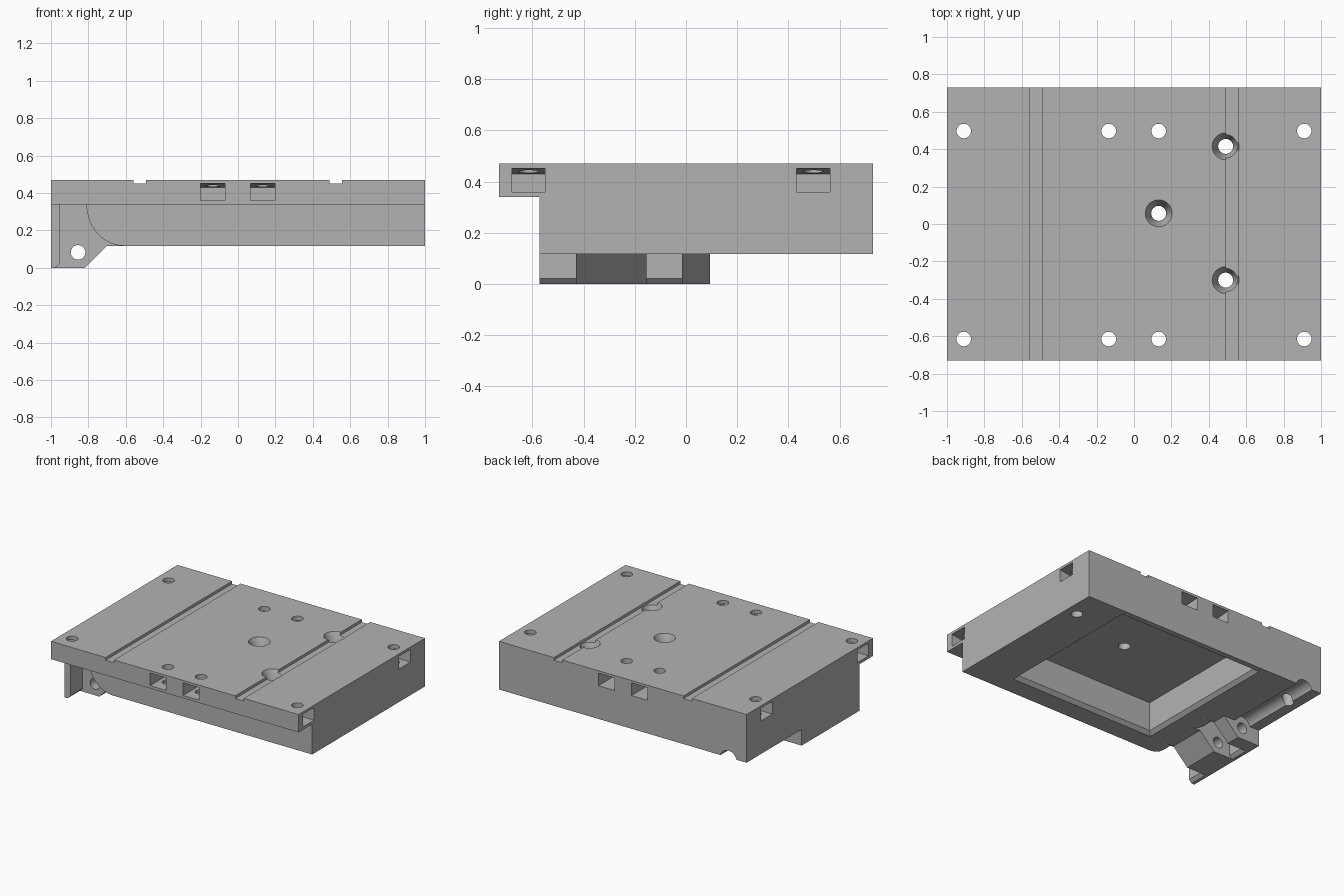
import bpy, bmesh, math
from mathutils import Matrix, Vector

cube = bpy.data.objects.get("Cube")
if cube:
    bpy.data.objects.remove(cube, do_unlink=True)

grey = bpy.data.materials.new("plain grey")
grey.use_nodes = True
grey.diffuse_color = (0.45, 0.45, 0.45, 1)
grey.node_tree.nodes["Principled BSDF"].inputs["Base Color"].default_value = grey.diffuse_color


def finish(bm, name):
    bmesh.ops.recalc_face_normals(bm, faces=bm.faces)
    mesh = bpy.data.meshes.new(name)
    bm.to_mesh(mesh)
    bm.free()
    mesh.materials.append(grey)
    obj = bpy.data.objects.new(name, mesh)
    bpy.context.collection.objects.link(obj)
    return obj


def loft(name, rings):
    """Closed solid through rings of points."""
    bm = bmesh.new()
    loops = [[bm.verts.new(p) for p in ring] for ring in rings]
    n = len(loops[0])
    for a, b in zip(loops, loops[1:]):
        for i in range(n):
            j = (i + 1) % n
            bm.faces.new((a[i], a[j], b[j], b[i]))
    bm.faces.new(loops[0])
    bm.faces.new(loops[-1])
    return finish(bm, name)


def prism(name, profile, y0, y1):
    """Profile in x and z, drawn out along y."""
    return loft(name, [[(x, y, z) for x, z in profile] for y in (y0, y1)])


def box(name, x0, x1, y0, y1, z0, z1):
    return prism(name, [(x0, z0), (x1, z0), (x1, z1), (x0, z1)], y0, y1)


def turned(name, x, y, steps, segs=32):
    """Round solid on a vertical axis from (radius, z) steps."""
    angles = [2 * math.pi * i / segs for i in range(segs)]
    return loft(name, [[(x + r * math.cos(a), y + r * math.sin(a), z) for a in angles]
                       for r, z in steps])


def combine(target, tool, operation="DIFFERENCE"):
    mod = target.modifiers.new("combine", "BOOLEAN")
    mod.operation, mod.solver, mod.object = operation, "EXACT", tool
    bpy.context.view_layer.objects.active = target
    bpy.ops.object.modifier_apply(modifier=mod.name)
    bpy.data.objects.remove(tool, do_unlink=True)


BOTTOM, STEP, TOP = 0.118, 0.34, 0.47
FRONT, LEDGE, BACK = -0.73, -0.572, 0.73

# Top plate with its front overhang, thick body and hinge lugs
base = box("mounting_plate", -1, 1, FRONT, BACK, STEP, TOP)
combine(base, box("body", -1, 1, LEDGE, BACK, BOTTOM, 0.4), "UNION")
lug = [(-1, 0), (-0.82, 0), (-0.70, BOTTOM), (-0.70, 0.2), (-1, 0.2)]
combine(base, prism("hinge_lugs", lug, LEDGE, 0.093), "UNION")

# Hinge clearances, leaving a thin outer wall and a rounded body corner
arc = [(-0.61 - 0.2 * math.sin(a), STEP - (STEP - BOTTOM) * math.cos(a))
       for a in [math.pi / 2 * i / 14 for i in range(15)]]
gap = [(-0.955, STEP), (-0.955, 0.022), (-0.977, 0), (-0.977, -0.1), (-0.61, -0.1)] + arc
for y0, y1 in ((-0.7, -0.43), (-0.155, -0.015)):
    combine(base, prism("hinge_gap", gap, y0, y1))


def rod(r, z, y0, y1):
    ring = [(-0.855 + r * math.cos(a), z + r * math.sin(a))
            for a in [2 * math.pi * i / 32 for i in range(32)]]
    return prism("rod", ring, y0, y1)


# Hinge pin bore and the open groove behind it
combine(base, rod(0.039, 0.083, -0.5, 0.2))
combine(base, rod(0.068, 0.1, 0.093, 0.9))

# Underside pocket with a chamfered rim
def rim(inset, z):
    x0, x1, y0, y1 = -0.5 + inset, 0.68 - inset, -0.43 + inset, 0.69 - inset
    return [(x0, y0, z), (x1, y0, z), (x1, y1, z), (x0, y1, z)]


combine(base, loft("pocket", [rim(0, 0), rim(0, BOTTOM), rim(0.025, BOTTOM + 0.025),
                              rim(0.025, 0.355)]))

# Two grooves along the top
for x in (-0.525, 0.523):
    combine(base, box("groove", x - 0.034, x + 0.034, -1, 1, 0.45, 0.6))

# Countersunk screw holes
for x, y in ((0.49, 0.415), (0.132, 0.057), (0.49, -0.3)):
    combine(base, turned("screw_hole", x, y, [(0.04, -0.1), (0.04, 0.4), (0.072, TOP), (0.072, 0.6)]))

# Bolt holes, each with a nut slot opening on the nearest side
def nut_slot(x, y, direction, reach):
    profile = [(-0.065, 0.36), (reach + 0.1, 0.36), (reach + 0.1, 0.452), (reach, 0.452),
               (-0.065, 0.43)]
    slot = prism("nut_slot", profile, -0.065, 0.065)
    slot.data.transform(Matrix.Translation(Vector((x, y, 0))) @ Matrix.Rotation(direction, 4, "Z"))
    return slot


for y in (-0.615, 0.497):
    for x in (-0.91, -0.135, 0.132, 0.91):
        if abs(x) > 0.5:
            direction, reach = (0 if x > 0 else math.pi), 1 - abs(x)
        else:
            direction, reach = math.copysign(math.pi / 2, y), BACK - abs(y)
        combine(base, nut_slot(x, y, direction, reach))
        combine(base, turned("bolt_hole", x, y, [(0.039, -0.1), (0.039, 0.6)]))

bpy.ops.object.select_all(action="DESELECT")
base.select_set(True)
bpy.context.view_layer.objects.active = base
bpy.ops.object.shade_smooth_by_angle(angle=math.radians(30))
